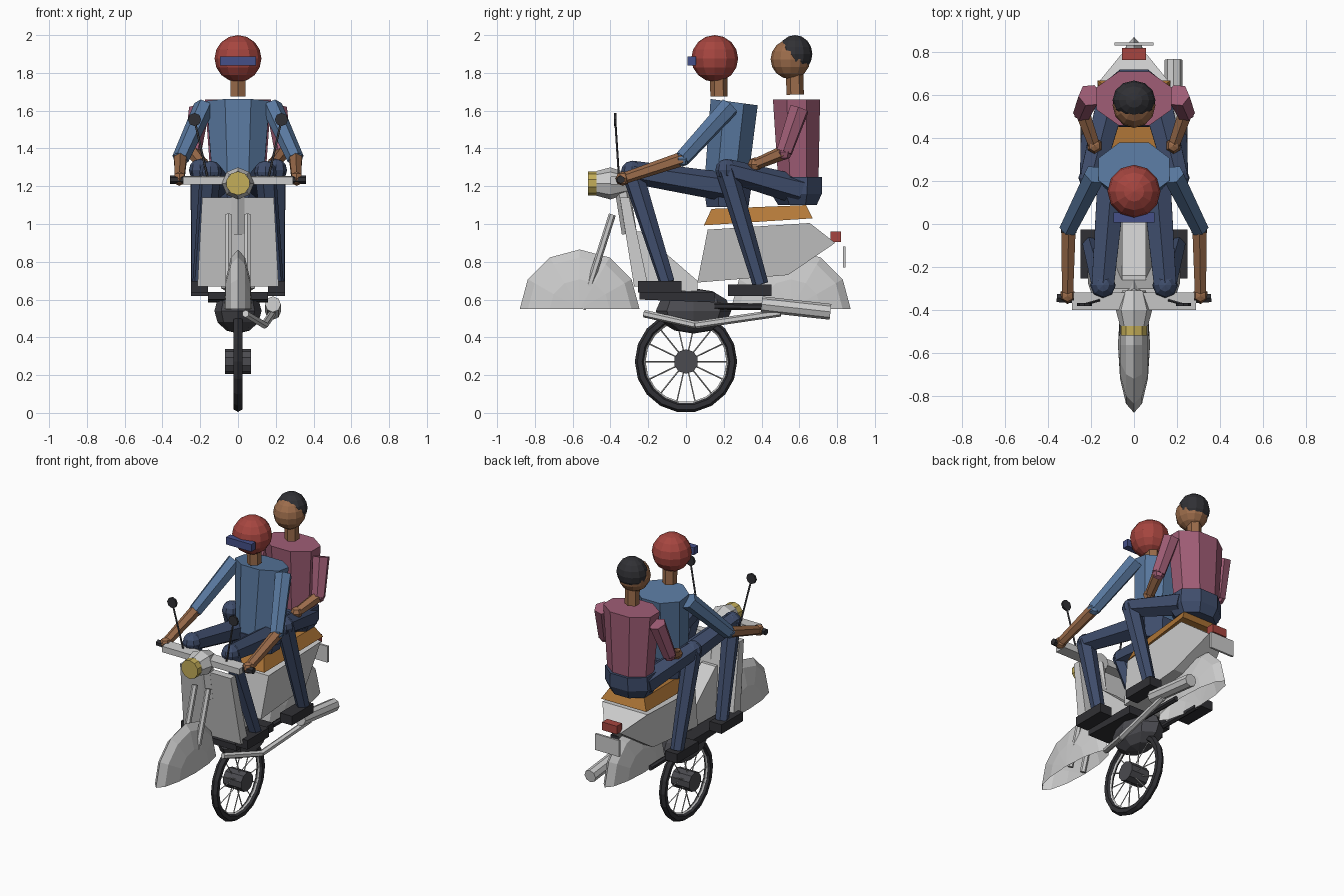
import bpy, bmesh, math
from mathutils import Vector, Matrix

if "Cube" in bpy.data.objects:
    bpy.data.objects.remove(bpy.data.objects["Cube"])


def colour(name, r, g, b):
    m = bpy.data.materials.new(name)
    m.diffuse_color = (r, g, b, 1)
    m.use_nodes = True
    m.node_tree.nodes["Principled BSDF"].inputs["Base Color"].default_value = m.diffuse_color
    return m


BLACK = colour("black", .03, .03, .035)
DARK = colour("dark", .07, .07, .08)
DENIM = colour("denim", .05, .075, .15)
BLUE = colour("blue", .10, .19, .35)
PINK = colour("pink", .35, .11, .18)
SKIN = colour("skin", .33, .15, .07)
RED = colour("red", .38, .06, .05)
TAN = colour("tan", .45, .19, .04)
GOLD = colour("gold", .55, .42, .1)
VISOR = colour("visor", .06, .08, .25)


def finish(name, bm, mat=None):
    bmesh.ops.recalc_face_normals(bm, faces=bm.faces)
    me = bpy.data.meshes.new(name)
    bm.to_mesh(me)
    bm.free()
    if mat:
        me.materials.append(mat)
    ob = bpy.data.objects.new(name, me)
    bpy.context.collection.objects.link(ob)
    return ob


def add_rod(bm, p, q, r1, r2, n):
    p, q = Vector(p), Vector(q)
    d = q - p
    mat = Matrix.Translation((p + q) / 2) @ d.to_track_quat('Z', 'Y').to_matrix().to_4x4()
    bmesh.ops.create_cone(bm, cap_ends=True, segments=n, radius1=r1, radius2=r2,
                          depth=d.length, matrix=mat)


def rod(name, pts, r1, r2=None, n=6, mat=None):
    bm = bmesh.new()
    for p, q in zip(pts, pts[1:]):
        add_rod(bm, p, q, r1, r1 if r2 is None else r2, n)
    return finish(name, bm, mat)


def ball(name, c, r, mat=None, u=12, v=8):
    bm = bmesh.new()
    bmesh.ops.create_uvsphere(bm, u_segments=u, v_segments=v, radius=1,
                              matrix=Matrix.Translation(c) @ Matrix.Diagonal((*r, 1)))
    return finish(name, bm, mat)


def box(name, c, s, mat=None):
    bm = bmesh.new()
    bmesh.ops.create_cube(bm, size=1, matrix=Matrix.Translation(c) @ Matrix.Diagonal((*s, 1)))
    return finish(name, bm, mat)


def slab(name, prof, mat=None):
    """Side profile of (y, z, half width) points."""
    bm = bmesh.new()
    a, b = [[bm.verts.new((s * w, y, z)) for y, z, w in prof] for s in (-1, 1)]
    bm.faces.new(a)
    bm.faces.new(b[::-1])
    for i in range(len(prof)):
        j = (i + 1) % len(prof)
        bm.faces.new((a[i], b[i], b[j], a[j]))
    return finish(name, bm, mat)


def trunk(name, rings, mat, n=8, tilt=0):
    """Stacked ovals of (y, z, x radius, y radius)."""
    bm = bmesh.new()
    loops = []
    for y, z, rx, ry in rings:
        ang = [math.tau * (i + .5) / n for i in range(n)]
        loops.append([bm.verts.new((rx * math.cos(t), y + ry * math.sin(t),
                                    z + tilt * math.sin(t))) for t in ang])
    for a, b in zip(loops, loops[1:]):
        for i in range(n):
            j = (i + 1) % n
            bm.faces.new((a[i], a[j], b[j], b[i]))
    bm.faces.new(loops[0])
    bm.faces.new(loops[-1])
    return finish(name, bm, mat)


def ring(name, c, R, r, mat, n=18, m=6):
    bm = bmesh.new()
    v = [[bm.verts.new((r * math.sin(math.tau * k / m),
                        c[1] + (R + r * math.cos(math.tau * k / m)) * math.cos(math.tau * i / n),
                        c[2] + (R + r * math.cos(math.tau * k / m)) * math.sin(math.tau * i / n)))
          for k in range(m)] for i in range(n)]
    for i in range(n):
        for k in range(m):
            i2, k2 = (i + 1) % n, (k + 1) % m
            bm.faces.new((v[i][k], v[i2][k], v[i2][k2], v[i][k2]))
    return finish(name, bm, mat)


# wheel
C = (0, 0, .272)
ring("tire", C, .245, .026, BLACK)
ring("rim", C, .222, .008, None, m=4)
rod("hub", [(-.068, 0, .272), (.068, 0, .272)], .065, n=10, mat=DARK)
bm = bmesh.new()
for i in range(14):
    t = math.tau * i / 14
    d = Vector((0, math.cos(t), math.sin(t)))
    add_rod(bm, Vector(C) + d * .06 + Vector((.02 * (-1) ** i, 0, 0)), Vector(C) + d * .222, .004, .004, 4)
finish("spokes", bm)

# fenders: open half shells
for name, y in (("front_fender", -.563), ("rear_fender", .555)):
    bm = bmesh.new()
    bmesh.ops.create_uvsphere(bm, u_segments=12, v_segments=6, radius=1)
    bmesh.ops.rotate(bm, verts=bm.verts, matrix=Matrix.Rotation(math.pi / 2, 3, 'Y'))
    bmesh.ops.delete(bm, geom=[v for v in bm.verts if v.co.z < -.01], context='VERTS')
    for v in bm.verts:
        v.co = (v.co.x * .075, y + v.co.y * .317, .55 + v.co.z * .315)
    finish(name, bm)

# bodywork
slab("leg_shield", [(-.35, 1.14, .19), (-.30, 1.14, .19), (-.20, .67, .215), (-.275, .67, .215)])
slab("tunnel", [(-.30, .96, .055), (-.24, .96, .055), (.06, .70, .055), (.06, .64, .055), (-.25, .66, .09)])
slab("rear_body", [(.06, .69, .13), (.115, .97, .15), (.655, 1.005, .17), (.79, .90, .06), (.54, .73, .13)])
slab("seat", [(.095, .993, .13), (.135, 1.08, .10), (.635, 1.10, .13), (.67, 1.03, .17)], TAN)
slab("floor_board", [(-.245, .64, .16), (.15, .64, .16), (.15, .585, .16), (-.245, .6, .16)], BLACK)
box("tail_light", (0, .793, .932), (.11, .055, .055), RED)
box("plate", (0, .838, .825), (.18, .014, .11))

# engine and exhaust
ball("engine", (0, .04, .54), (.125, .2, .12), DARK, 8, 6)
for s in (-1, 1):
    rod("swing_arm", [(s * .08, .15, .565), (s * .08, .5, .56)], .018, mat=BLACK)
rod("exhaust_pipe", [(.04, -.22, .525), (.14, .05, .465), (.185, .5, .53)], .02)
rod("muffler", [(.185, .4, .575), (.185, .765, .535)], .042, n=8)

# steering
slab("handlebar", [(-.40, 1.21, .29), (-.40, 1.25, .29), (-.32, 1.255, .29), (-.32, 1.21, .29)])
rod("steering_column", [(0, -.34, 1.2), (0, -.30, .95)], .04)
rod("headlight_housing", [(0, -.31, 1.215), (0, -.40, 1.215)], .055, .085, n=8)
rod("headlight_rim", [(0, -.40, 1.215), (0, -.475, 1.215)], .085, .065, n=8)
rod("headlight", [(0, -.475, 1.215), (0, -.52, 1.215)], .063, n=10, mat=GOLD)


def limbs(tag, shirt, sh, el, ha, hip, kn, an, shoe_y, shoe_z):
    """Both arms and both legs of one person."""
    for s in (-1, 1):
        f = lambda p: (s * p[0], p[1], p[2])
        rod(tag + "_upper_arm", [f(sh), f(el)], .055, .045, mat=shirt)
        ball(tag + "_elbow", f(el), (.042,) * 3, shirt, 6, 4)
        rod(tag + "_forearm", [f(el), f(ha)], .038, .03, mat=SKIN)
        ball(tag + "_hand", f(ha), (.038,) * 3, SKIN, 6, 4)
        rod(tag + "_thigh", [f(hip), f(kn)], .078, .06, mat=DENIM)
        ball(tag + "_knee", f(kn), (.06,) * 3, DENIM, 8, 6)
        rod(tag + "_shin", [f(kn), f(an)], .058, .042, mat=DENIM)
        box(tag + "_shoe", (s * .205, shoe_y, shoe_z), (.09, .23, .062), BLACK)


for s in (-1, 1):
    rod("fork_leg", [(s * .05, -.39, 1.05), (s * .05, -.55, .55)], .019)
    rod("grip", [(s * .28, -.35, 1.235), (s * .36, -.345, 1.235)], .022, mat=BLACK)
    rod("mirror_stalk", [(s * .16, -.355, 1.24), (s * .23, -.375, 1.55)], .006, n=5, mat=DARK)
    rod("mirror", [(s * .23, -.382, 1.553), (s * .23, -.368, 1.553)], .035, n=8, mat=BLACK)

# rider
trunk("rider_torso", [(.205, 1.15, .14, .12), (.255, 1.645, .18, .135)], BLUE, tilt=-.018)
trunk("rider_hips", [(.22, 1.09, .14, .12), (.22, 1.22, .16, .14)], DENIM)
rod("rider_neck", [(0, .175, 1.675), (0, .172, 1.8)], .046, n=6, mat=SKIN)
ball("helmet", (0, .152, 1.876), (.124,) * 3, RED)
box("visor", (0, .03, 1.863), (.19, .045, .05), VISOR)
limbs("rider", BLUE, (.18, .23, 1.62), (.305, -.02, 1.345), (.31, -.335, 1.24),
      (.1, .25, 1.19), (.145, -.285, 1.275), (.2, -.1, .69), -.14, .668)

# passenger
trunk("passenger_torso", [(.595, 1.22, .155, .115), (.585, 1.66, .19, .135)], PINK)
trunk("passenger_hips", [(.59, 1.10, .14, .11), (.585, 1.16, .175, .145), (.59, 1.25, .17, .14)], DENIM)
rod("passenger_neck", [(0, .578, 1.685), (0, .575, 1.8)], .046, n=6, mat=SKIN)
ball("passenger_head", (0, .553, 1.872), (.1, .105, .105), SKIN)
ball("hair", (0, .577, 1.9), (.1, .092, .1), BLACK)
limbs("passenger", PINK, (.205, .6, 1.61), (.24, .52, 1.38), (.185, .365, 1.315),
      (.1, .6, 1.18), (.2, .215, 1.285), (.21, .395, .68), .337, .65)
